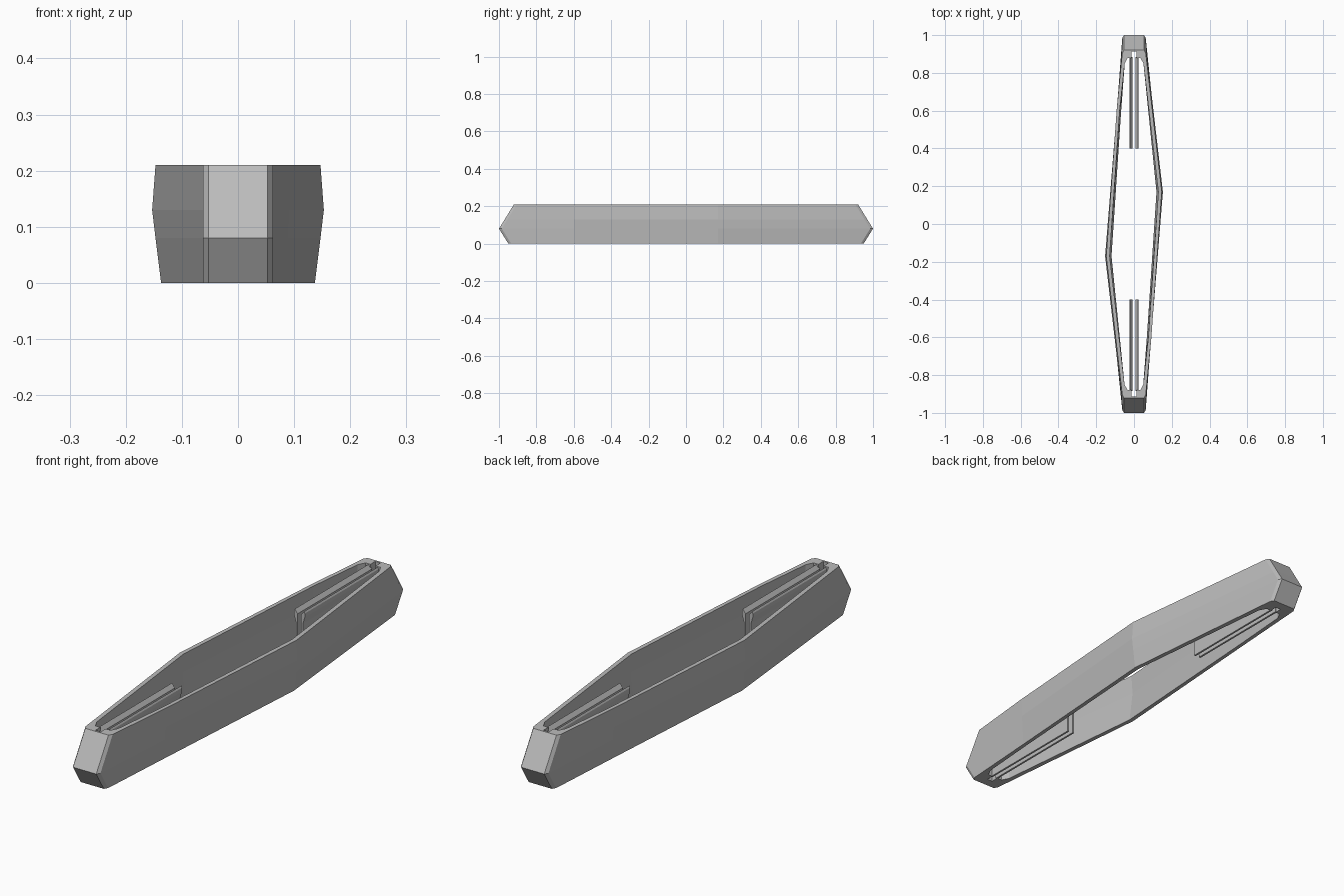
import bpy, bmesh

if "Cube" in bpy.data.objects:
    bpy.data.objects.remove(bpy.data.objects["Cube"])

grey = bpy.data.materials.new("plain grey")
grey.diffuse_color = (0.5, 0.5, 0.5, 1)
grey.use_nodes = True
grey.node_tree.nodes["Principled BSDF"].inputs["Base Color"].default_value = grey.diffuse_color


def loft(name, loops):
    """Closed solid through a list of matching point loops."""
    bm = bmesh.new()
    rows = [[bm.verts.new(p) for p in loop] for loop in loops]
    n = len(rows[0])
    for a, b in zip(rows, rows[1:]):
        for i in range(n):
            j = (i + 1) % n
            bm.faces.new((a[i], a[j], b[j], b[i]))
    bm.faces.new(rows[0][::-1])
    bm.faces.new(rows[-1])
    bmesh.ops.recalc_face_normals(bm, faces=bm.faces[:])
    mesh = bpy.data.meshes.new(name)
    bm.to_mesh(mesh)
    bm.free()
    mesh.materials.append(grey)
    ob = bpy.data.objects.new(name, mesh)
    bpy.context.collection.objects.link(ob)
    return ob


def turned(half, z):
    """Complete a half outline by a half turn about z."""
    return [(x, y, z) for x, y in half] + [(-x, -y, z) for x, y in half]


def cut(target, cutter):
    mod = target.modifiers.new("cut", 'BOOLEAN')
    mod.operation = 'DIFFERENCE'
    mod.solver = 'EXACT'
    mod.object = cutter
    bpy.context.view_layer.objects.active = target
    bpy.ops.object.modifier_apply(modifier=mod.name)
    bpy.data.objects.remove(cutter)


# height, end reach, bulge at the widest point, front shoulder
LEVELS = [(0.0, 0.95, 0.137, 0.084), (0.08, 1.0, 0.147, 0.088),
          (0.13, 0.969, 0.153, 0.091), (0.21, 0.92, 0.147, 0.092)]


def outer(z, reach, bulge, shoulder):
    return turned([(0.053, -reach), (0.062, -reach + 0.015), (shoulder, -0.6),
                   (bulge, 0.17), (0.062, reach - 0.015), (0.053, reach)], z)


def inner(z, reach, bulge, shoulder):
    return turned([(0.034, -0.88), (0.049, -0.85), (shoulder - 0.016, -0.6),
                   (bulge - 0.018, 0.17), (0.05, 0.85), (0.034, 0.88)], z)


# Long faceted frame with an open middle
frame = loft("frame", [outer(*lv) for lv in LEVELS])
low, high = LEVELS[0], LEVELS[-1]
pocket_levels = [(-0.05,) + low[1:]] + LEVELS + [(0.26,) + high[1:]]
cut(frame, loft("pocket_cutter", [inner(*lv) for lv in pocket_levels]))

# Narrow slot in each end block, then a pair of barbed tongues
for end, s in (("front", -1), ("back", 1)):
    slot = [(-0.008, 0.8), (0.008, 0.8), (0.008, 0.86), (0.012, 0.87),
            (0.012, 0.912), (-0.012, 0.912), (-0.012, 0.87), (-0.008, 0.86)]
    cut(frame, loft("slot_cutter",
                    [[(x, s * y, z) for x, y in slot] for z in (-0.05, 0.26)]))
    for side, t in (("left", -1), ("right", 1)):
        # stem with an outward barb along the top
        section = [(0.008, 0.0), (0.016, 0.0), (0.016, 0.155), (0.025, 0.185),
                   (0.025, 0.2), (0.021, 0.207), (0.008, 0.19)]
        loft(f"{end}_{side}_tongue",
             [[(t * x, s * y, z) for x, z in section] for y in (0.4, 0.885)])
